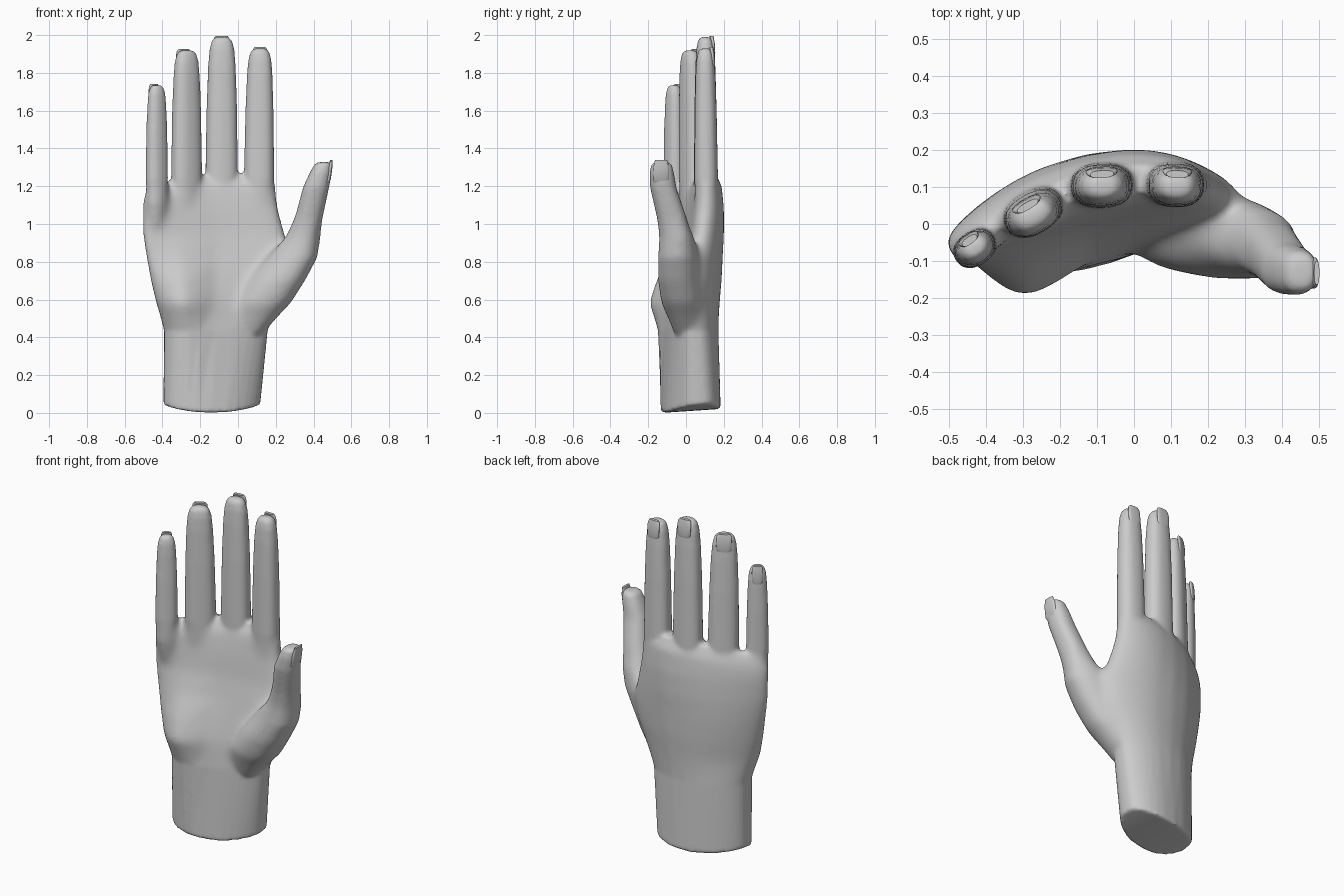
import bpy, bmesh
from math import sin, cos, pi, exp, radians, copysign

if "Cube" in bpy.data.objects:
    bpy.data.objects.remove(bpy.data.objects["Cube"])


def make_object(name, bm):
    bmesh.ops.recalc_face_normals(bm, faces=bm.faces)
    mesh = bpy.data.meshes.new(name)
    bm.to_mesh(mesh)
    bm.free()
    ob = bpy.data.objects.new(name, mesh)
    bpy.context.collection.objects.link(ob)
    return ob


def loft(bm, rings):
    """Closed skin through a stack of equal-length point rings."""
    rows = [[bm.verts.new(p) for p in ring] for ring in rings]
    n = len(rows[0])
    for a, b in zip(rows, rows[1:]):
        for i in range(n):
            j = (i + 1) % n
            bm.faces.new((a[i], a[j], b[j], b[i]))
    for row in (rows[0], rows[-1]):           # caps made of strips
        for i in range(n // 2):
            quad = (row[i], row[i + 1], row[n - i - 1], row[(n - i) % n])
            bm.faces.new(list(dict.fromkeys(quad)))


def unit_ring(power, n=32):
    def f(c):
        return copysign(abs(c) ** power, c) if abs(c) > 1e-6 else 0.0
    return [(f(cos(2 * pi * i / n)), f(sin(2 * pi * i / n))) for i in range(n)]


def oval(x, y, z, hw, hd, deg=0, power=0.85):
    c, s = cos(radians(deg)), sin(radians(deg))
    return [(x + u * hw * c - v * hd * s, y + u * hw * s + v * hd * c, z)
            for u, v in unit_ring(power)]


def arched(z, left, mid, right, bow=0, tilt=0, lean=0):
    """Cross-section along an arched spine; each station is x, y, half depth."""
    def q(k, u):
        l, m, r = left[k], mid[k], right[k]
        return m + (r - l) / 2 * u + ((r + l) / 2 - m) * u * u
    heel = 0.1 * exp(-((z - .57) / (.13 if z < .57 else .25)) ** 2)
    pts = []
    for u, v in unit_ring(0.72):
        x, y = q(0, u), q(1, u) + v * q(2, u)
        if v < 0:                              # heel pad on the little finger side
            y += v * heel * exp(-((x + .30) / .13) ** 2)
        pts.append((x, y, z + bow * u * u + tilt * u + lean * v))
    return pts


hand = bmesh.new()

# wrist and palm
loft(hand, [
    arched(0.01, (-.395, -.025, .11), (-.14, .025, .15), (.118, .07, .11), bow=.035, lean=.01),
    arched(0.44, (-.392, -.025, .11), (-.12, .03, .138), (.158, .05, .10)),
    arched(0.58, (-.435, -.055, .09), (-.12, .042, .13), (.22, .045, .10)),
    arched(0.70, (-.465, -.06, .082), (-.12, .06, .122), (.27, .05, .095)),
    arched(0.83, (-.49, -.06, .075), (-.12, .078, .11), (.29, .06, .085)),
    arched(0.95, (-.51, -.06, .065), (-.13, .09, .10), (.25, .085, .078)),
    arched(1.08, (-.512, -.06, .06), (-.135, .095, .09), (.215, .10, .078)),
    arched(1.19, (-.505, -.06, .05), (-.14, .098, .072), (.20, .108, .068), tilt=.03, bow=-.02),
    arched(1.26, (-.48, -.055, .02), (-.14, .10, .035), (.18, .108, .035), tilt=.03, bow=-.03),
])

# thumb with its fleshy base
loft(hand, [
    oval(.05, .02, .40, .06, .07),
    oval(.13, -.015, .58, .15, .115, -8),
    oval(.205, -.03, .70, .15, .115, -15),
    oval(.285, -.035, .82, .135, .105, -22),
    oval(.343, -.05, .93, .092, .09, -20),
    oval(.378, -.08, 1.05, .074, .078),
    oval(.412, -.12, 1.19, .070, .070),
    oval(.437, -.128, 1.27, .058, .064),
    oval(.450, -.13, 1.315, .046, .055),
    oval(.455, -.13, 1.328, .03, .035),
])

# fingers: base x, y, tip x, y, tip z, half width, half depth, turn
FINGERS = {
    "little": (-.430, -.065, -.430, -.065, 1.735, .060, .046, 35),
    "ring": (-.272, .035, -.272, .022, 1.92, .083, .057, 30),
    "middle": (-.087, .105, -.085, .102, 1.99, .083, .060, 3),
    "index": (.110, .108, .116, .102, 1.93, .077, .060, -2),
}
PROFILE = ((-.15, .5), (.05, 1.06), (.25, 1.03), (.6, .97), (.83, .88),
           (.93, .79), (.98, .64), (1, .4))
BASE_Z = 1.08
for bx, by, tx, ty, tz, hw, hd, deg in FINGERS.values():
    loft(hand, [oval(bx + (tx - bx) * t, by + (ty - by) * t, BASE_Z + (tz - BASE_Z) * t,
                     hw * s, hd * s, deg) for t, s in PROFILE])

# fuse everything into one smooth skin
ob = make_object("hand", hand)
remesh = ob.modifiers.new("fuse", "REMESH")
remesh.mode = "VOXEL"
remesh.voxel_size = 0.0105
relax = ob.modifiers.new("relax", "SMOOTH")
relax.factor = 0.5
relax.iterations = 6
bpy.context.view_layer.objects.active = ob
ob.select_set(True)
bpy.ops.object.convert(target="MESH")

# blend pads and knuckles into the palm
def ramp(t, a, b):
    return min(1, max(0, (t - a) / (b - a)))

group = ob.vertex_groups.new(name="palm")
for v in ob.data.vertices:
    x, y, z = v.co
    w = ramp(z, .44, .52) * ramp(-z, -1.24, -1.16) * (1 - .8 * ramp(x, .24, .36))
    if w > 0:
        group.add([v.index], w, "REPLACE")
blend = ob.modifiers.new("blend", "SMOOTH")
blend.factor = 0.5
blend.iterations = 70
blend.vertex_group = "palm"

# finger nails
for name, (bx, by, tx, ty, tz, hw, hd, deg) in FINGERS.items():
    a = radians(deg)
    rings = []
    for dz, off, w in ((-.10, .66, .38), (-.085, .71, .50), (-.03, .66, .52),
                       (-.005, .58, .48), (.006, .54, .38)):
        rings.append(oval(tx - sin(a) * hd * off, ty + cos(a) * hd * off,
                          tz + dz, hw * w, .010, deg, .8))
    bm = bmesh.new()
    loft(bm, rings)
    make_object(name + "_nail", bm)

# thumb nail, facing outwards
bm = bmesh.new()
loft(bm, [oval(x, -.132, z, w, d, 0, .8) for x, z, w, d in (
    (.468, 1.215, .010, .035), (.479, 1.235, .012, .043),
    (.488, 1.30, .012, .042), (.494, 1.338, .007, .032))])
make_object("thumb_nail", bm)

# bake modifiers and shade smooth
for o in bpy.context.collection.objects:
    o.select_set(True)
bpy.context.view_layer.objects.active = ob
bpy.ops.object.convert(target="MESH")
bpy.ops.object.shade_smooth_by_angle(angle=radians(40))
